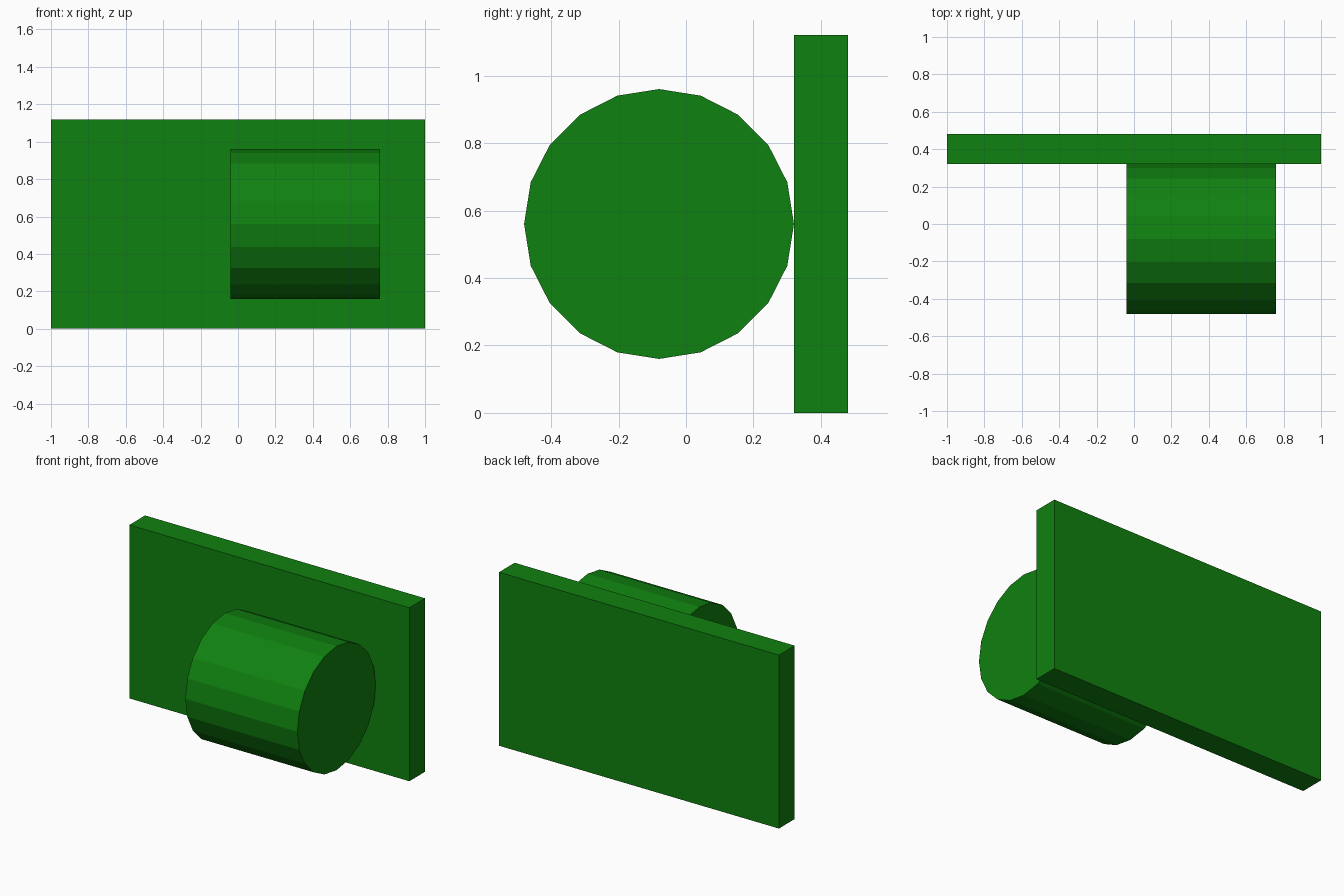
import bpy
from math import pi

if "Cube" in bpy.data.objects:
    bpy.data.objects.remove(bpy.data.objects["Cube"])

green = bpy.data.materials.new("green")
green.diffuse_color = (0.005, 0.22, 0.005, 1)
green.use_nodes = True
green.node_tree.nodes["Principled BSDF"].inputs["Base Color"].default_value = green.diffuse_color


def finish(name):
    obj = bpy.context.object
    obj.name = name
    obj.data.materials.append(green)
    return obj


# Upright back panel
bpy.ops.mesh.primitive_cube_add(size=1, location=(0, 0.4, 0.56))
panel = finish("back_panel")
panel.scale = (2, 0.16, 1.12)

# Low-poly drum lying along x, touching the panel's front face
bpy.ops.mesh.primitive_cylinder_add(
    vertices=20, radius=0.4, depth=0.8,
    location=(0.36, -0.08, 0.56), rotation=(0, pi / 2, 0))
finish("drum")
